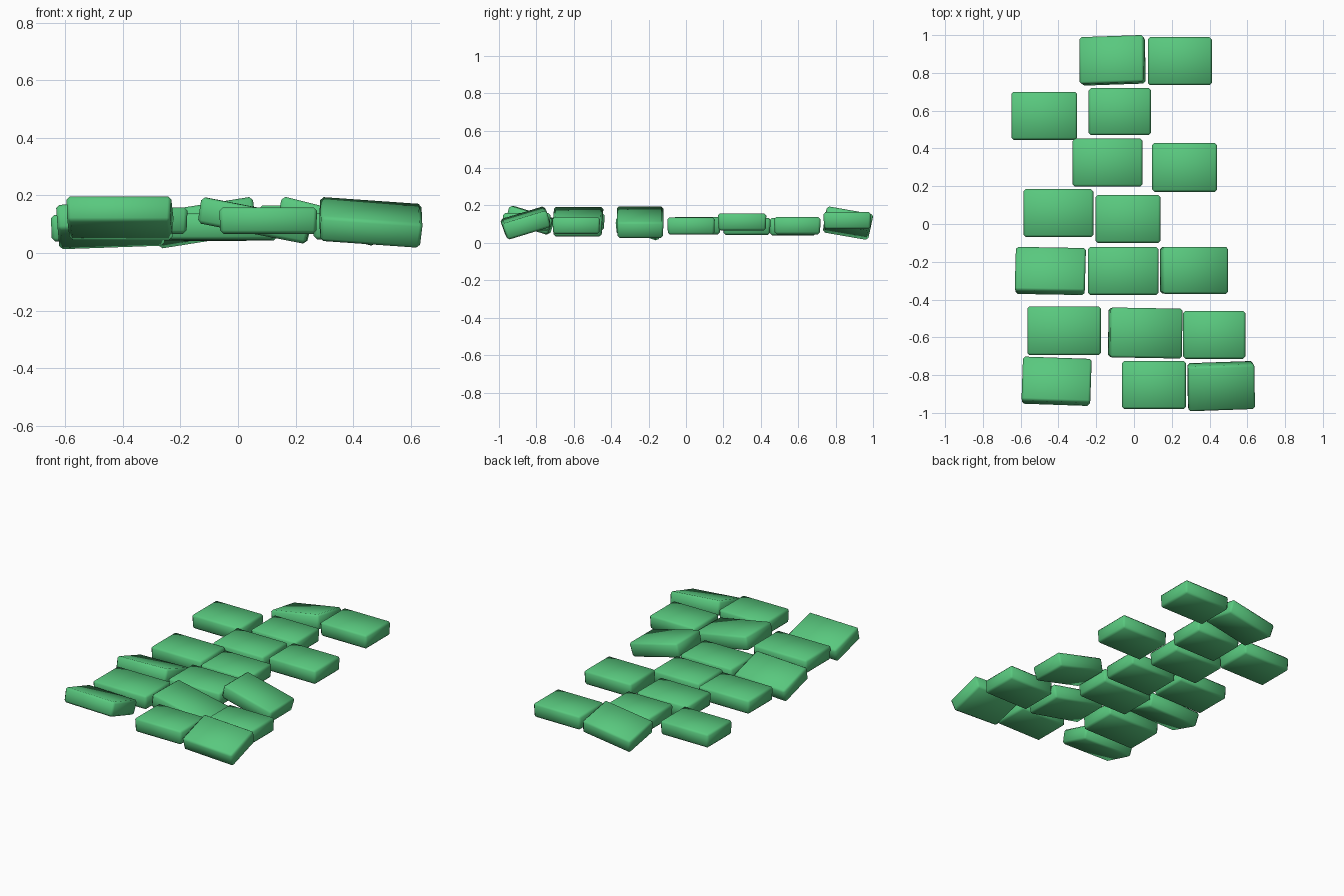
import bpy
import bmesh
from math import radians, sin, cos
from mathutils import Euler

cube = bpy.data.objects.get("Cube")
if cube:
    bpy.data.objects.remove(cube, do_unlink=True)

THICK = 0.092

# One green for every tile
green = bpy.data.materials.new("soft_green")
green.use_nodes = True
color = (0.10, 0.58, 0.21, 1)
green.diffuse_color = color
bsdf = next(n for n in green.node_tree.nodes if n.type == "BSDF_PRINCIPLED")
bsdf.inputs["Base Color"].default_value = color
bsdf.inputs["Roughness"].default_value = 0.8


def tile(name, x, y, z, width, depth, tilt=(0, 0, 0)):
    """Soft-edged slab whose tilted footprint is width by depth."""
    rx, ry, rz = (radians(a) for a in tilt)
    w = (width - THICK * abs(sin(ry))) / cos(ry)
    d = (depth - THICK * abs(sin(rx))) / cos(rx)
    bm = bmesh.new()
    bmesh.ops.create_cube(bm, size=1)
    bmesh.ops.scale(bm, vec=(w, d, THICK), verts=bm.verts)
    # underside slightly narrower than the top
    low = [v for v in bm.verts if v.co.z < 0]
    bmesh.ops.scale(bm, vec=(0.98, 0.97, 1), verts=low)
    bmesh.ops.bevel(bm, geom=bm.edges[:], offset=0.012, segments=1,
                    affect="EDGES", profile=0.5)
    for f in bm.faces:
        f.smooth = True
    mesh = bpy.data.meshes.new(name)
    bm.to_mesh(mesh)
    bm.free()
    mesh.materials.append(green)
    obj = bpy.data.objects.new(name, mesh)
    obj.location = (x, y, z)
    obj.rotation_euler = Euler((rx, ry, rz))
    bpy.context.collection.objects.link(obj)


# Back rows
tile("back_tile_right", -0.113, 0.865, 0.105, 0.355, 0.265, (-10, -9, 2))
tile("back_tile_left", 0.243, 0.862, 0.12, 0.34, 0.255)
tile("second_tile_right", -0.475, 0.573, 0.086, 0.35, 0.255)
tile("second_tile_left", -0.075, 0.595, 0.092, 0.33, 0.25)
tile("third_tile_right", -0.14, 0.325, 0.088, 0.37, 0.255)
tile("third_tile_left", 0.268, 0.30, 0.112, 0.345, 0.26)

# Middle rows
tile("fourth_tile_right", -0.40, 0.058, 0.092, 0.37, 0.255)
tile("fourth_tile_left", -0.032, 0.027, 0.09, 0.345, 0.255)
tile("fifth_tile_right", -0.442, -0.25, 0.096, 0.375, 0.26, (-18, -2, -1))
tile("fifth_tile_middle", -0.057, -0.248, 0.092, 0.375, 0.255)
tile("fifth_tile_left", 0.316, -0.245, 0.11, 0.37, 0.25, (0, 14, 0))

# Front rows
tile("sixth_tile_right", -0.37, -0.565, 0.113, 0.39, 0.26)
tile("sixth_tile_middle", 0.058, -0.577, 0.113, 0.40, 0.265, (0, 11, -1))
tile("sixth_tile_left", 0.425, -0.587, 0.093, 0.33, 0.255)
tile("front_tile_right", -0.41, -0.834, 0.121, 0.365, 0.26, (-17, 0, -2))
tile("front_tile_middle", 0.105, -0.852, 0.113, 0.34, 0.255)
tile("front_tile_left", 0.46, -0.857, 0.106, 0.36, 0.265, (17, 4, 2))
